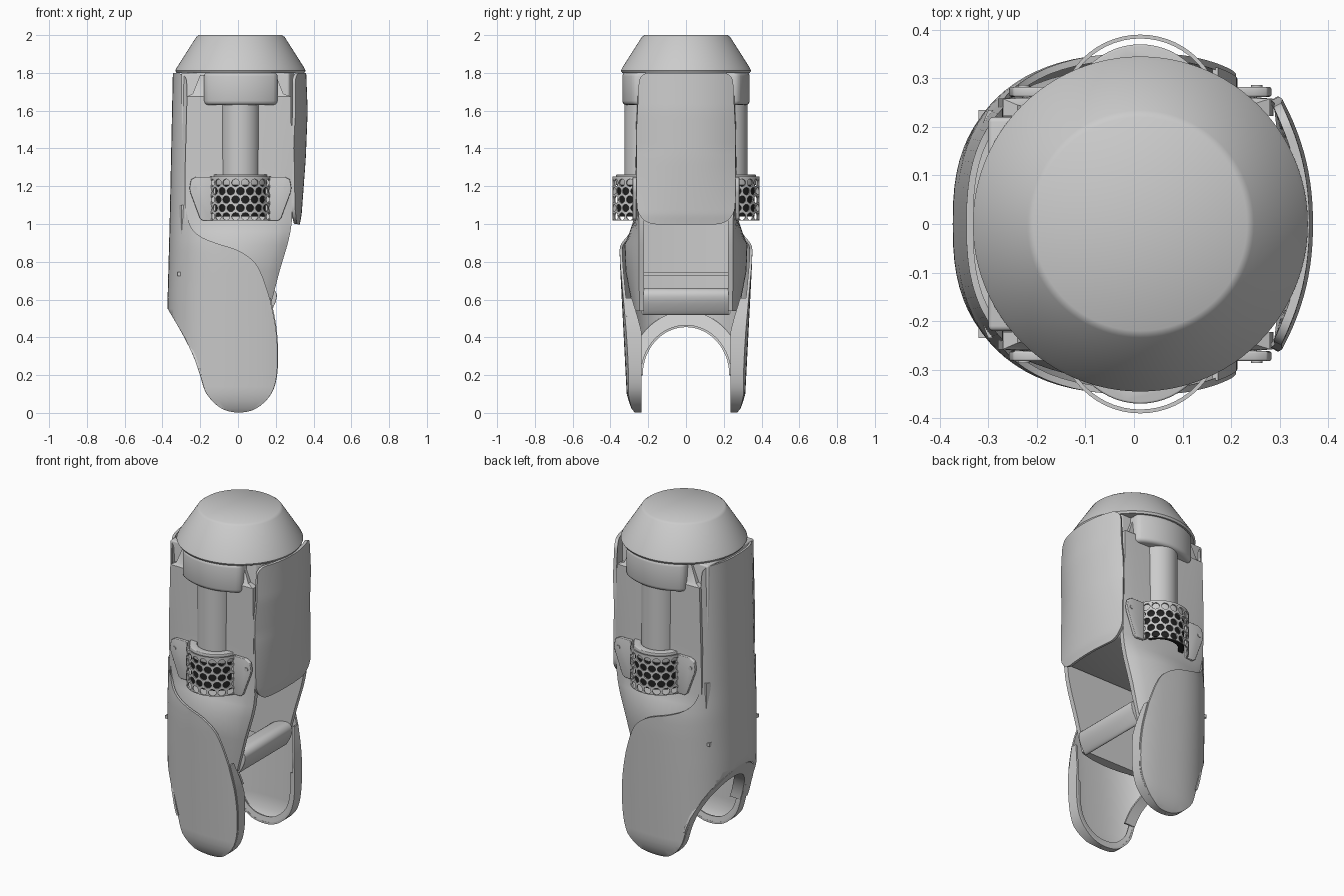
import bpy, bmesh
from math import sin, cos, pi, radians, sqrt

if "Cube" in bpy.data.objects:
    bpy.data.objects.remove(bpy.data.objects["Cube"])

CX = 0.013  # axis of dome and tubes


def add(name, verts, faces, solid=0, bevel=0, cutter=None, angle=38, color=None):
    me = bpy.data.meshes.new(name)
    me.from_pydata(verts, [], faces)
    bm = bmesh.new()
    bm.from_mesh(me)
    bmesh.ops.remove_doubles(bm, verts=bm.verts, dist=1e-5)
    bmesh.ops.recalc_face_normals(bm, faces=bm.faces)
    bm.to_mesh(me)
    bm.free()
    ob = bpy.data.objects.new(name, me)
    bpy.context.collection.objects.link(ob)
    if solid:
        m = ob.modifiers.new("thick", 'SOLIDIFY')
        m.thickness, m.offset = solid, 0
    if cutter:
        m = ob.modifiers.new("trim", 'BOOLEAN')
        m.operation, m.solver, m.object = 'INTERSECT', 'EXACT', cutter
    if bevel:
        m = ob.modifiers.new("bevel", 'BEVEL')
        m.width, m.segments, m.limit_method = bevel, 3, 'ANGLE'
    if ob.modifiers:
        dg = bpy.context.evaluated_depsgraph_get()
        ob.data = bpy.data.meshes.new_from_object(ob.evaluated_get(dg))
        ob.modifiers.clear()
    bpy.ops.object.select_all(action='DESELECT')
    ob.select_set(True)
    bpy.context.view_layer.objects.active = ob
    bpy.ops.object.shade_smooth_by_angle(angle=radians(angle))
    if color:
        mat = bpy.data.materials.new(name)
        mat.diffuse_color = color
        mat.use_nodes = True
        mat.node_tree.nodes["Principled BSDF"].inputs["Base Color"].default_value = mat.diffuse_color
        ob.data.materials.append(mat)
    return ob


def grid(name, rows, loop=False, caps=False, **kw):
    n = len(rows[0])
    f = []
    for i in range(len(rows) - 1):
        for j in range(n if loop else n - 1):
            k = (j + 1) % n
            f.append((i * n + j, i * n + k, (i + 1) * n + k, (i + 1) * n + j))
    if caps:
        f += [tuple(range(n)), tuple(range((len(rows) - 1) * n, len(rows) * n))]
    return add(name, [p for r in rows for p in r], f, **kw)


def prism(name, pts, axis, a, b, **kw):
    put = (lambda p, d: (p[0], p[1], d)) if axis == 'z' else (lambda p, d: (p[0], d, p[1]))
    return grid(name, [[put(p, a) for p in pts], [put(p, b) for p in pts]], loop=True, caps=True, **kw)


def lathe(name, prof, cx, cy, n=64, **kw):
    rows = [[(cx + r * cos(2 * pi * i / n), cy + r * sin(2 * pi * i / n), z) for i in range(n)] for r, z in prof]
    return grid(name, rows, loop=True, **kw)


def lerp(tab, z):
    for (a, u), (b, v) in zip(tab, tab[1:]):
        if z <= b:
            return u + (v - u) * max(0, (z - a)) / (b - a)
    return tab[-1][1]


def smooth(pts, n=5, closed=True):
    out, c = [], len(pts)
    for i in range(c if closed else c - 1):
        p = [pts[(i + d) % c] if closed else pts[min(max(i + d, 0), c - 1)] for d in (-1, 0, 1, 2)]
        for s in range(n):
            t = s / n
            out.append(tuple(0.5 * (2 * p[1][k] + (p[2][k] - p[0][k]) * t
                       + (2 * p[0][k] - 5 * p[1][k] + 4 * p[2][k] - p[3][k]) * t * t
                       + (3 * p[1][k] - p[0][k] - 3 * p[2][k] + p[3][k]) * t ** 3) for k in (0, 1)))
    return out if closed else out + [pts[-1]]


# Dome cap
lathe("dome_cap", [(0, 2), (.22, 2), (.234, 1.99), (.337, 1.828), (.345, 1.812), (.338, 1.8), (0, 1.8)], CX, 0, 96)

# Outer shell: U-shaped loft trimmed by the side outline
K = [(0, .73), (.03, .83), (.1, .89), (.3, .92), (.5, .95), (.8, .995), (.9, 1), (1.05, .95), (1.8, .93)]
A = [(0, .4), (.6, .396), (1, .385), (1.8, .368)]
E = 2.6


def shell_y(x, z):
    u = min(1, abs((x - .03) / lerp(A, z)))
    return lerp(K, z) * .345 * (1 - u ** E) ** (1 / E)


rows = []
for i in range(50):
    z = -.01 + 1.83 * i / 49
    row = []
    for j in range(61):
        t = (j / 30 - 1) * radians(128)
        c, s = cos(t), sin(t)
        row.append((.03 - lerp(A, z) * (1 if c > 0 else -1) * abs(c) ** (2 / E),
                    lerp(K, z) * .345 * (1 if s > 0 else -1) * abs(s) ** (2 / E), z))
    rows.append(row)
lower = smooth([(-.28, .395), (-.235, .3), (-.2, .2), (-.165, .1), (-.09, .025), (0, .002), (.09, .02),
                (.165, .085), (.2, .17), (.21, .3), (.2, .45), (.17, .6)], 5, False)
upper = smooth([(.17, .6), (.13, .72), (.085, .8), (0, .86), (-.12, .9), (-.2, .935), (-.25, .985), (-.272, 1.07),
                (-.28, 1.2), (-.272, 1.5), (-.27, 1.72), (-.285, 1.785), (-.34, 1.8)], 5, False)
cut = prism("trim_helper", [(-.42, .632)] + lower + upper[1:] + [(-.42, 1.8)], 'y', -.6, .6)
cut.hide_render = True
grid("outer_shell", rows, solid=.014, cutter=cut)
bpy.data.objects.remove(cut)

# Arch joining the two lower legs at the back
out_x = [(0, -.03), (.025, -.09), (.1, -.165), (.2, -.2), (.3, -.235), (.395, -.28), (.55, -.37)]
arch = [[], [], []]
for i in range(33):
    t = pi * i / 32
    for r, (w, h, dx) in zip(arch, ((.235, .26, .07), (.235, .26, .005), (.3, .335, .006))):
        z = .2 + h * sin(t)
        r.append((lerp(out_x, z) + dx, w * cos(t), z))
grid("rear_arch", arch, solid=.012)

# Front panel
XO = [(1, .318), (1.05, .328), (1.35, .35), (1.6, .36), (1.8, .352)]
rows = []
for i in range(41):
    z = 1.4 - .4 * cos(pi * i / 40)
    w = .258 - .015 * max(0, z - 1.5) / .3
    for d, r in ((z - 1, .1), (1.8 - z, .05)):
        if d < r:
            w -= r - sqrt(max(0, r * r - (r - d) ** 2))
    rows.append([(lerp(XO, z) - (.03 + .035 * min(1, (z - 1) / .4)) * abs(w * t / 12 / .258) ** 2.2, w * t / 12, z)
                 for t in range(-12, 13)])
grid("front_panel", rows, solid=.018)

# Core, back wall and cross bar
prism("core", [(-.3, -.22), (.27, -.22), (.3, -.15), (.3, .15), (.27, .22), (-.3, .22)], 'z', 1.03, 1.8, bevel=.01)
prism("back_wall", [(-.335, -.15), (-.3, -.235), (-.285, -.235), (-.315, 0), (-.285, .235), (-.3, .235),
                    (-.335, .15)], 'z', .52, 1.1)
prism("back_ledge", [(-.32, .725), (-.27, .725), (-.27, .745), (-.32, .745)], 'y', -.235, .235)
prism("cross_bar", smooth([(.06, .61), (.1, .645), (.17, .66), (.203, .635), (.2, .59), (.17, .53), (.15, .52),
                           (.13, .56)], 4), 'y', -.225, .225, bevel=.012)

# Head block under the dome
hw = [-.18 + .39 * i / 20 for i in range(21)]
arc = [(x, -sqrt(.337 ** 2 - (x - CX) ** 2)) for x in hw]
prism("head_block", arc + [(x, -y) for x, y in reversed(arc)], 'z', 1.63, 1.805, bevel=.022, angle=50)

for sgn, side in ((-1, "front"), (1, "rear")):
    # Inner side wall bulging out below the guard
    rows = []
    for z, xl, xr, yb, ye in ((1.79, -.2, .2, .245, .235), (1.69, -.24, .24, .25, .245), (1.675, -.27, .28, .262, .258),
                              (1.3, -.28, .285, .268, .258), (1.03, -.28, .287, .275, .25), (.96, -.28, .278, .298, .25),
                              (.89, -.27, .262, .325, .25), (.75, -.26, .22, .32, .25), (.54, -.25, .165, .28, .245)):
        prof = [(xl + (xr - xl) * i / 16, sgn * (ye + (yb - ye) * sin(pi * i / 16) ** .7)) for i in range(17)]
        rows.append([(xl, sgn * .222, z)] + [(x, y, z) for x, y in prof] + [(xr, sgn * .222, z)])
    grid("side_wall_" + side, rows, loop=True, caps=True)

    # Rim turned inward around the lower leg
    rim = []
    for f in (0, .5, 1):
        r = []
        for x, z in lower:
            y = shell_y(x, z) - .002
            yi = y + (.235 - y) * min(1, max(.1, (.72 - z) / .3))
            r.append((x * .985, sgn * (y + (yi - y) * f), z + .006))
        rim.append(r)
    grid("leg_rim_" + side, rim, solid=.012)
    lip = [[(x * q, sgn * y, .3 + (z - .3) * q) for x, z in lower[:-8]] for q, y in ((.975, .24), (.86, .246))]
    grid("leg_lip_" + side, lip, solid=.01)

    # Vertical tube
    cy = sgn * .222
    lathe("tube_" + side, [(0, 1.18), (.104, 1.18), (.104, 1.65), (0, 1.65)], CX, cy, 40)

    # Collar and dark liner inside the guard
    def half(r0, r1, n=28):
        return [(CX + r * cos(pi * i / n), cy + sgn * r * sin(pi * i / n))
                for r, order in ((r0, range(n + 1)), (r1, range(n, -1, -1))) for i in order]
    prism("collar_" + side, half(.106, .148), 'z', 1.205, 1.262, bevel=.004)
    prism("liner_" + side, half(.11, .14), 'z', 1.04, 1.205, color=(.015, .015, .015, 1))

    # Perforated half-round guard
    V, F = [], []
    N, R, Z0, H = 10, 5, 1.018, .0445

    def pt(u, v):
        a = pi * u / N
        V.append((CX + .164 * cos(a), cy + sgn * .164 * sin(a), Z0 + H * v))
        return len(V) - 1
    for v in range(R):
        off = .5 * (v % 2)
        for u in range(N - v % 2):
            c = (u + off + .5, v + .5)
            o, q = [], []
            for k in range(16):
                a = 2 * pi * k / 16
                s = .5 / max(abs(cos(a)), abs(sin(a)))
                o.append(pt(c[0] + s * cos(a), c[1] + s * sin(a)))
                q.append(pt(c[0] + .4 * cos(a), c[1] + .44 * sin(a)))
            F += [(o[k], o[(k + 1) % 16], q[(k + 1) % 16], q[k]) for k in range(16)]
        if off:
            for a, b in ((0, .5), (N - .5, N)):
                F.append((pt(a, v), pt(b, v), pt(b, v + 1), pt(a, v + 1)))
    add("guard_" + side, V, F, solid=.007)
    prism("guard_rim_" + side, half(.16, .168), 'z', 1.238, 1.252)

    # Mounting ears with bolts
    for m in (-1, 1):
        ear = [(CX + m * x, z) for x, z in ((.15, 1.25), (.235, 1.25), (.262, 1.235), (.27, 1.19), (.265, 1.165),
                                            (.215, 1.03), (.2, 1.018), (.15, 1.018))]
        prism("guard_ear_" + side, ear, 'y', sgn * .262, sgn * .282, bevel=.004)
        bolt = [(CX + m * .24 + .012 * cos(pi * i / 8), 1.19 + .012 * sin(pi * i / 8)) for i in range(16)]
        prism("ear_bolt_" + side, bolt, 'y', sgn * .27, sgn * .286)
